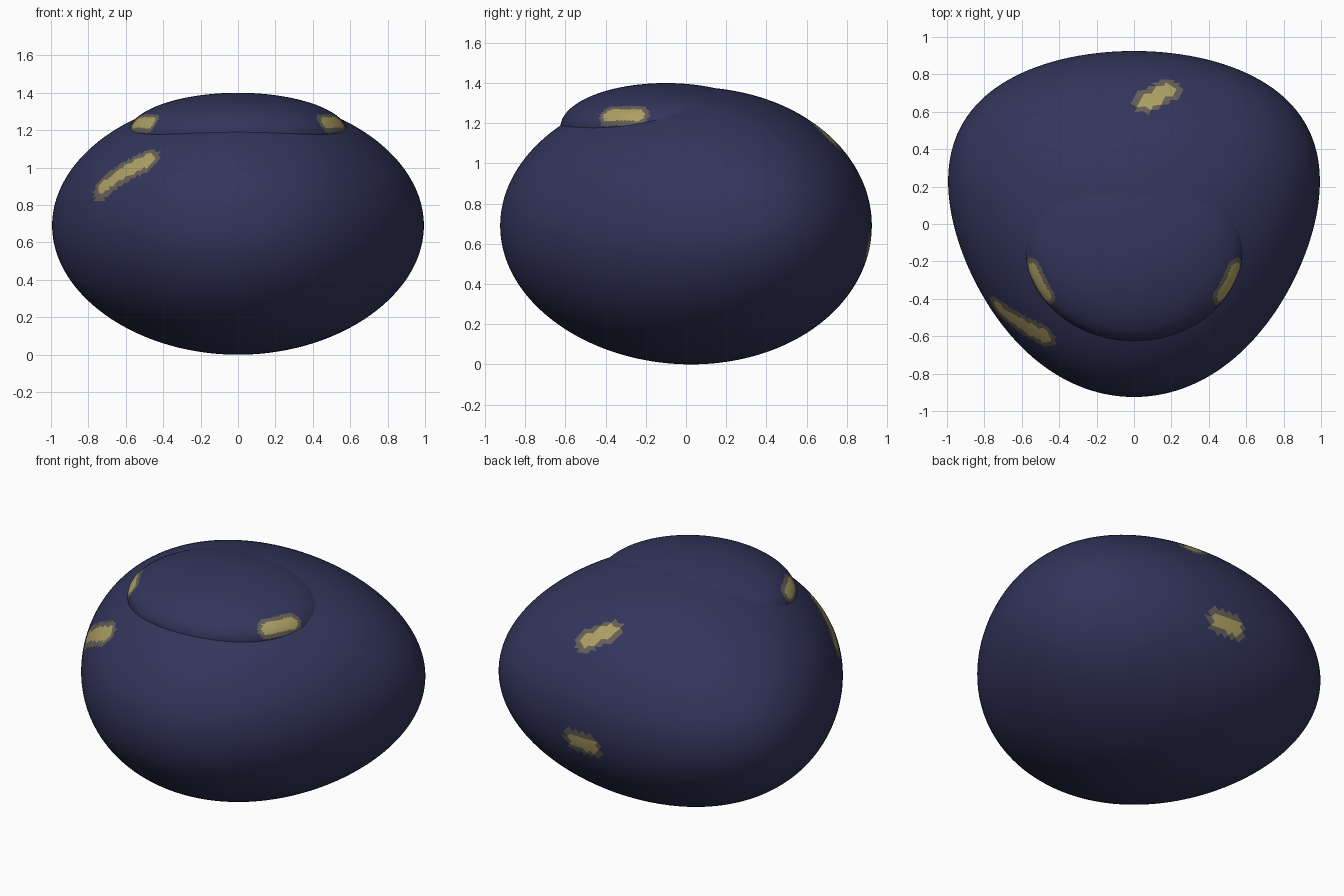
import bpy, bmesh
from mathutils import Vector

if "Cube" in bpy.data.objects:
    bpy.data.objects.remove(bpy.data.objects["Cube"])


def material(name, rgb):
    m = bpy.data.materials.new(name)
    m.diffuse_color = (*rgb, 1)
    m.use_nodes = True
    m.node_tree.nodes["Principled BSDF"].inputs["Base Color"].default_value = m.diffuse_color
    return m


MATS = [material("navy", (0.033, 0.036, 0.105)),
        material("dim_gold", (0.13, 0.115, 0.095)),
        material("gold", (0.42, 0.35, 0.13))]


def seg_dist(p, a, b):
    d = b - a
    t = max(0, min(1, (p - a).dot(d) / d.length_squared))
    return (p - a - d * t).length


def blob(name, shape, patches):
    """Smooth rounded lump; patches = (start, end, radius) of glowing spots."""
    bm = bmesh.new()
    bmesh.ops.create_icosphere(bm, subdivisions=6, radius=1)
    for v in bm.verts:
        v.co = shape(v.co)
    for f in bm.faces:
        f.smooth = True
        c = f.calc_center_median()
        for a, b, r in patches:
            d = seg_dist(c, Vector(a), Vector(b))
            if d < r:
                f.material_index = 2 if d < r * 0.6 else 1
    me = bpy.data.meshes.new(name)
    bm.to_mesh(me)
    bm.free()
    for m in MATS:
        me.materials.append(m)
    ob = bpy.data.objects.new(name, me)
    bpy.context.collection.objects.link(ob)
    return ob


# Body: ellipsoid, wide at the back and narrowing towards the front
def body_shape(p):
    y = p.y * 0.925
    w = 0.965 + 0.24 * y + 0.11 * y * y
    return Vector((p.x * w, y, 0.69 + p.z * 0.69 * (1 + 0.03 * y)))


blob("body", body_shape, [
    ((-0.70, -0.43, 0.88), (-0.49, -0.60, 1.04), 0.08),
    ((0.07, 0.65, 1.18), (0.18, 0.72, 1.12), 0.075),
    ((0.02, 0.91, 0.58), (0.14, 0.91, 0.58), 0.075),
])


# Cap: flattened ellipsoid set into the top, towards the front
def cap_shape(p):
    return Vector((p.x * 0.59, -0.1 + p.y * 0.525, 1.18 + p.z * 0.22))


blob("cap", cap_shape, [
    ((s * 0.54, -0.24, 1.24), (s * 0.47, -0.38, 1.24), 0.06) for s in (-1, 1)
])
